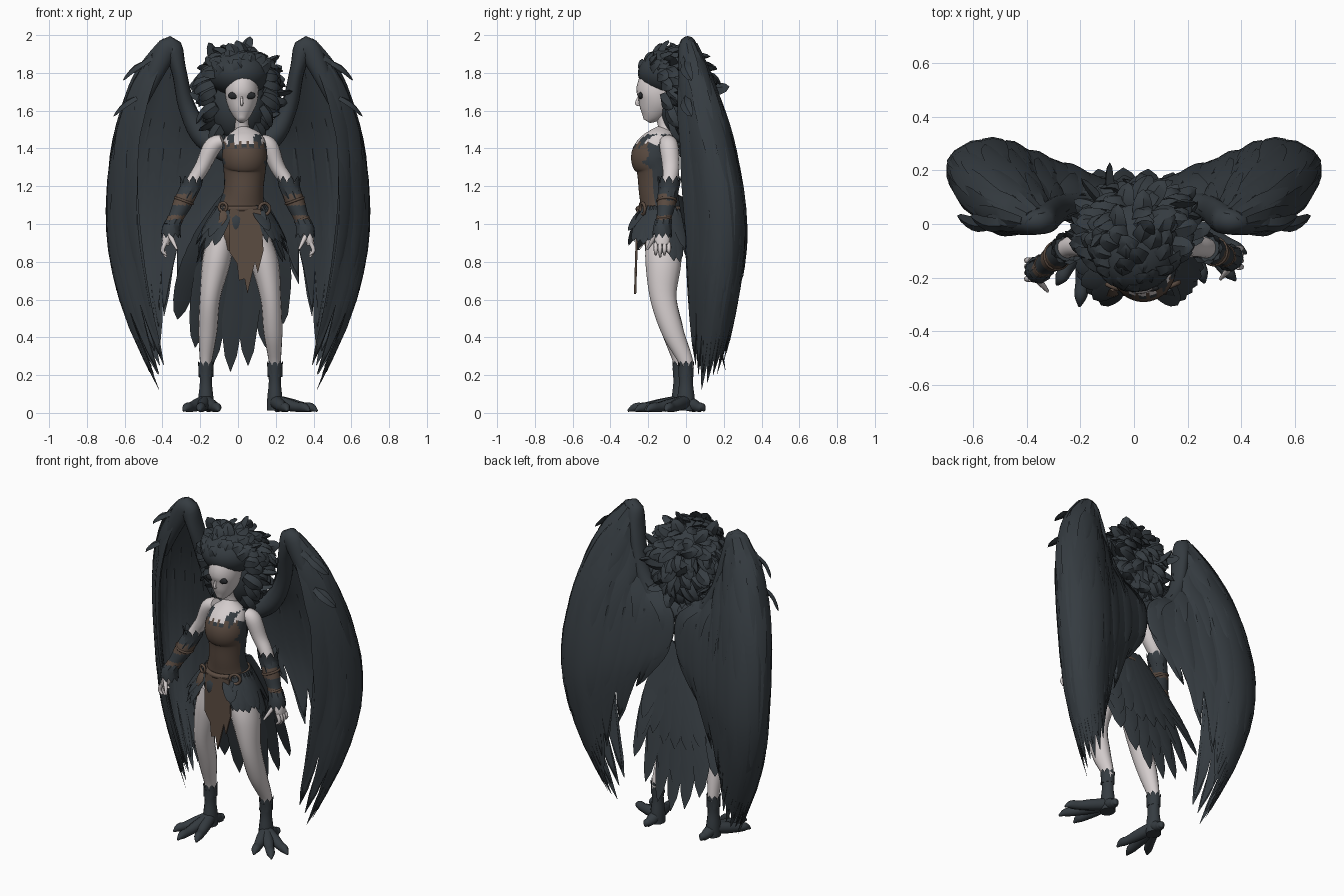
import bpy, bmesh, math, random
from mathutils import Vector
random.seed(4)
if "Cube" in bpy.data.objects:
    bpy.data.objects.remove(bpy.data.objects["Cube"])

def material(name, *rgb):
    m = bpy.data.materials.new(name)
    m.use_nodes = True
    m.diffuse_color = (*rgb, 1)
    m.node_tree.nodes["Principled BSDF"].inputs["Base Color"].default_value = (*rgb, 1)
    return m
feather, skin = material("dark_feather", .036, .045, .053), material("pale_skin", .66, .61, .61)
leather, black = material("brown_leather", .103, .07, .052), material("eye_black", .02, .022, .025)

def spline(pts, t):
    """Smooth curve through points of any dimension."""
    last = len(pts) - 1
    i = min(int(t * last), last - 1)
    f = t * last - i
    a, b, c, d = (Vector(pts[min(max(i + k, 0), last)]) for k in (-1, 0, 1, 2))
    return (b * 2 + (c - a) * f + (a * 2 - b * 5 + c * 4 - d) * f ** 2 + (b * 3 - a - c * 3 + d) * f ** 3) * .5
def heading(pts, k):
    return Vector((spline(pts, min(k + .02, 1)) - spline(pts, max(k - .02, 0)))[:3]).normalized()
def around(count, offset=0):
    angles = [math.tau * (i + offset) / count for i in range(count)]
    return [Vector((math.cos(a), math.sin(a), 0)) for a in angles]
def up(z):
    return Vector((0, 0, z))

def loft(bm, rings):
    rows = [[bm.verts.new(p) for p in ring] for ring in rings]
    for a, b in zip(rows, rows[1:]):
        for j in range(len(a)):
            bm.faces.new((a[j - 1], a[j], b[j], b[j - 1]))
    bm.faces.new(rows[0])
    bm.faces.new(rows[-1][::-1])

def finish(name, bm, *mats, rule=None, mirror=False, angle=.7):
    bmesh.ops.recalc_face_normals(bm, faces=bm.faces)
    for f in bm.faces:
        f.material_index = rule(f.calc_center_median(), f.normal) if rule else 0
    mesh = bpy.data.meshes.new(name)
    bm.to_mesh(mesh)
    for m in mats:
        mesh.materials.append(m)
    ob = bpy.data.objects.new(name, mesh)
    bpy.context.collection.objects.link(ob)
    if mirror:
        ob.modifiers.new("Mirror", "MIRROR").use_mirror_merge = False
    bpy.ops.object.select_all(action="DESELECT")
    ob.select_set(True)
    bpy.context.view_layer.objects.active = ob
    bpy.ops.object.shade_smooth_by_angle(angle=angle)
    return ob

def add_tube(bm, pts, steps=20, sides=16):
    """Loft ellipses along (x, y, z, side radius, depth radius) points."""
    run = Vector(pts[-1][:3]) - Vector(pts[0][:3])
    ref = up(1) if abs(run.y) > .6 * run.length else Vector((0, 1, 0))
    rings = []
    for k in (i / steps for i in range(steps + 1)):
        s, d = spline(pts, k), heading(pts, k)
        side = d.cross(ref).normalized()
        deep = side.cross(d)
        rings.append([Vector(s[:3]) + side * o.x * s[3] + deep * o.y * s[4] for o in around(sides)])
    loft(bm, rings)
def tube(name, pts, *mats, rule=None, steps=20, sides=16, mirror=False):
    bm = bmesh.new()
    add_tube(bm, pts, steps, sides)
    finish(name, bm, *mats, rule=rule, mirror=mirror, angle=1)

def blade(bm, pts, w, n, t=.012, steps=7):
    """One pointed feather along a path, facing n."""
    rings = []
    for k in (i / steps for i in range(steps + 1)):
        p, d = spline(pts, k), heading(pts, k)
        side = d.cross(Vector(n)).normalized()
        taper = max((1 - k ** 3) ** .7, .03)
        h, rise = side * w * min(1, .55 + k) * taper, side.cross(d) * t * taper
        rings.append([p + h, p + rise, p - h, p - rise])
    loft(bm, rings)

def ball(name, loc, size, mat):
    bm = bmesh.new()
    bmesh.ops.create_uvsphere(bm, u_segments=24, v_segments=16, radius=1)
    bmesh.ops.scale(bm, vec=size, verts=bm.verts)
    bmesh.ops.translate(bm, vec=loc, verts=bm.verts)
    finish(name, bm, mat)
def ring(name, loc, size, thick, rot=(0, 0, 0)):
    bpy.ops.mesh.primitive_torus_add(location=loc, rotation=rot, major_radius=size, minor_radius=thick,
                                     major_segments=28, minor_segments=8)
    bpy.context.object.name = name
    bpy.context.object.data.materials.append(leather)
    bpy.ops.object.shade_smooth_by_angle(angle=1)

# Wing surface: columns run from the top to the tips, front edge first
columns = [
    [(.37, -.02, 1.94), (.47, -.03, 1.7), (.53, -.02, 1.4), (.53, 0, 1), (.47, .02, .6), (.38, .05, .25)],
    [(.4, 0, 1.97), (.55, .04, 1.75), (.645, .1, 1.4), (.67, .15, 1), (.61, .12, .6), (.41, .08, .11)],
    [(.37, .03, 1.98), (.52, .12, 1.74), (.63, .21, 1.4), (.665, .26, 1), (.6, .23, .6), (.42, .14, .16)],
    [(.33, .04, 1.96), (.41, .15, 1.7), (.49, .25, 1.4), (.52, .31, 1), (.5, .28, .65), (.41, .21, .3)],
    [(.31, .02, 1.9), (.28, .1, 1.62), (.29, .18, 1.4), (.32, .24, 1.1), (.36, .25, .85), (.39, .22, .5)],
    [(.3, .01, 1.84), (.23, .06, 1.55), (.03, .1, 1.42), (.01, .12, 1.25), (.08, .15, 1.13), (.2, .17, .98)]]
def wing_normal(u, v):
    du = wing_point(min(u + .02, 1), v) - wing_point(max(u - .02, 0), v)
    return (wing_point(u, min(v + .02, 1)) - wing_point(u, max(v - .02, 0))).cross(du).normalized()
def wing_point(u, v, lift=0):
    p = spline([spline(c, v) for c in columns], u)
    return p + wing_normal(u, v) * lift if lift else p

# Web with a scalloped lower edge, one scallop per long feather
bm = bmesh.new()
grid = [[bm.verts.new(wing_point(i / 60, j / 30 * (.8 + .15 * abs(math.sin(math.pi * i / 5))))) for j in range(31)]
        for i in range(61)]
for a, b in zip(grid, grid[1:]):
    for j in range(30):
        bm.faces.new((a[j], a[j + 1], b[j + 1], b[j]))
thickness = finish("wing_webs", bm, feather, mirror=True).modifiers.new("Thickness", "SOLIDIFY")
thickness.thickness, thickness.offset = .012, 0

# Long feathers below, shorter covering rows above
bm = bmesh.new()
for count, start, end, width, lift in ((12, .4, 1, .05, 0), (11, .3, .75, .05, .008),
                                       (10, .12, .5, .05, .01), (7, .03, .27, .04, .012)):
    for u in ((i + .5) / count for i in range(count)):
        stop = min(1, end + random.uniform(-.04, .03))
        path = [wing_point(u, start + (stop - start) * k / 4, lift * (.2 + k / 4) + .001) for k in range(5)]
        blade(bm, path, width, wing_normal(u, (start + stop) / 2), .01, 9)
for x, z in ((.61, 1.76), (.55, 1.8), (.66, 1.57)):
    blade(bm, [(x - .13, 0, z + .1), (x - .06, 0, z + .06), (x, .03, z)], .035, (.4, -.5, .8))
finish("wing_feathers", bm, feather, mirror=True, angle=.5)
tube("wing_arms", [(.02, .03, 1.38, .07, .07), (.18, .06, 1.46, .06, .06), (.27, .06, 1.62, .045, .05),
                   (.315, .03, 1.82, .04, .06), (.36, .01, 1.935, .06, .05), (.43, 0, 1.82, .05, .04),
                   (.52, .01, 1.6, .02, .03)], feather, steps=30, mirror=True)

# Torso: leather front, dark sides and straps, bare neckline
def torso_rule(c, n):
    x = abs(c.x - .035)
    if c.y > -.1 or c.z > 1.42 + .015 * math.sin(c.x * 150):
        return 1 if c.z < 1.42 or (.05 < x < .09 and c.z < 1.475) else 2
    return 0 if n.y < -.25 and x < .112 + .01 * math.sin(c.z * 70) else 1
tube("torso", [(.02, -.12, .86, .12, .09), (.02, -.12, .95, .15, .115), (.02, -.13, 1.08, .125, .11),
               (.03, -.15, 1.18, .105, .1), (.035, -.155, 1.29, .112, .107), (.035, -.17, 1.36, .12, .12),
               (.03, -.13, 1.45, .105, .085), (.025, -.11, 1.5, .04, .045)],
     leather, feather, skin, rule=torso_rule, steps=56, sides=56)
tube("neck", [(.025, -.1, 1.44, .05, .045), (.02, -.11, 1.53, .037, .04), (.02, -.13, 1.62, .04, .05)], skin)
ring("belt", (.02, -.13, 1.08), .122, .016)
ring("left_belt_ring", (.14, -.23, 1.08), .03, .009, (math.pi / 2, 0, .4))
ring("right_belt_ring", (-.08, -.235, 1.09), .022, .008, (math.pi / 2, 0, -.4))

# Head and face
tube("head", [(.02, -.208, 1.545, .018, .02), (.02, -.185, 1.585, .052, .064), (.02, -.16, 1.65, .082, .098),
              (.02, -.145, 1.73, .088, .112), (.02, -.1, 1.82, .06, .08), (.02, -.1, 1.85, .02, .03)], skin, sides=24)
tube("nose", [(.02, -.249, 1.68, .004, .004), (.02, -.26, 1.64, .008, .009), (.02, -.246, 1.628, .005, .005)], skin)
for side, x in (("left", .064), ("right", -.024)):
    ball(side + "_eye", (x, -.24, 1.68), (.029, .012, .019), black)

# Hair: two full masses covered with swept tufts
ball("hair_mass", (.005, -.08, 1.8), (.165, .175, .125), feather)
ball("nape_hair", (0, -.015, 1.64), (.155, .13, .2), feather)
bm = bmesh.new()
for i in range(190):
    z = 1 - 2 * (i + .5) / 190
    r = math.sqrt(1 - z * z)
    d = Vector((r * math.cos(i * 2.4), r * math.sin(i * 2.4), z))
    p = Vector((.005, -.055 - .02 * z, 1.73)) + Vector((d.x * .16, d.y * .18, z * (.17 if z > 0 else .26)))
    if d.y > -.3 or p.z > 1.785 or (abs(d.x) > .8 and d.y > -.5):
        flow = Vector((d.x, .3, z * .6 - .25)) + Vector([random.uniform(-.35, .35) for _ in range(3)])
        flow = (flow - d * flow.dot(d) * .8).normalized() * random.uniform(.08, .115)
        blade(bm, [p - d * .02, p + d * .02 + flow * .4, p + d * .028 + flow], .042, d, .02, 6)
finish("hair_tufts", bm, feather, angle=.8)

# Arms, bracers and hands
for side, s, y in (("left", 1, -.125), ("right", -1, -.17)):
    elbow, wrist = Vector((s * .26 + .01, -.09, 1.2)), Vector((s * .355, y, .98))
    tube(side + "_arm", [(s * .1 + .02, -.1, 1.44, .035, .04), (s * .15 + .015, -.09, 1.41, .047, .05),
                         (s * .2 + .01, -.08, 1.3, .04, .045), (*elbow, .036, .038), (*wrist, .028, .028)], skin)
    tube(side + "_bracer", [(*elbow.lerp(wrist, k), r, r) for k, r in ((.02, .05), (.4, .05), (.75, .04), (1, .045))],
         feather, leather, rule=lambda c, n: int(1.02 < c.z < 1.045 or 1.1 < c.z < (1.16 if n.y < 0 else 1.125)), steps=40)
    for k in (.35, .8):
        ring(side + "_bracer_band", elbow.lerp(wrist, k), .06 - .03 * k, .007, (0, -s * .35, 0))
    bm = bmesh.new()
    for out in around(9):
        for k, root, r, tip in ((.3, elbow, .05, .055), (.8, wrist, .042, -.055)):
            blade(bm, [elbow.lerp(wrist, k) + out * r * .9, root + out * r, root + out * r * 1.25 + up(tip)], .024, out, .008, 4)
    finish(side + "_bracer_frays", bm, feather)
    bm = bmesh.new()
    add_tube(bm, [(*wrist, .025, .025), (s * .375, y, .93, .025, .042), (s * .385, y, .89, .02, .04)], 8, 10)
    for i in range(4):
        add_tube(bm, [(s * x, y - .035 + i * .023, z, r, r) for x, z, r in
                      ((.385, .9, .011), (.4, .86, .011), (.38, .825 + .012 * abs(i - 1), .006))], 6, 8)
    add_tube(bm, [(s * (.365 - .025 * k), y - .03 * (1 + k), .95 - .05 * k, r, r) for k, r in
                  ((0, .013), (.7, .012), (1.7, .006))], 6, 8)
    finish(side + "_hand", bm, skin, angle=1)

# Legs and clawed feet; the left foot turns outwards
for side, s, spread, ax, ay, turn in (("left", 1, .025, .195, 0, .72), ("right", -1, 0, -.17, -.03, -.12)):
    tube(side + "_leg", [(s * .085, -.12, .95, .07, .09), (s * (.115 + spread), -.12, .8, .075, .095),
                         (s * (.148 + spread), -.12, .61, .055, .07), (s * (.16 + spread), -.07, .43, .05, .058),
                         (ax, ay, .27, .032, .038), (ax, ay, .2, .031, .034)], skin, steps=30)
    bm = bmesh.new()
    add_tube(bm, [(ax, ay, z, r, r * 1.15) for z, r in ((.24, .036), (.16, .032), (.08, .04), (.012, .042))], 10, 12)
    for out in around(8):
        base = Vector((ax, ay, .19)) + out * .034
        blade(bm, [base, base + up(.05), base + out * .008 + up(.085)], .018, out, .006, 4)
    for swing, reach in ((-.42, .23), (0, .28), (.4, .25), (math.pi - turn - .2, .1)):
        dx, dy = math.sin(turn + swing) * reach, -math.cos(turn + swing) * reach
        add_tube(bm, [(ax + dx * k, ay + dy * k, z, w, w) for k, z, w in
                      ((0, .06, .036), (.4, .042, .033), (.68, .03, .026), (.86, .028, .024), (1, .01, .005))], 12, 10)
    finish(side + "_foot", bm, feather, angle=1)

# Feather skirt, short at the front
bm = bmesh.new()
hip = Vector((.02, -.13, 1.09))
for out in [o for o in around(20) + around(20, .5) if o.y > -.86]:
    drop = random.uniform(.2, .3) - .1 * max(0, -out.y)
    size = Vector((out.x * .125, out.y * .11, 0))
    blade(bm, [hip + size, hip + size * 1.45 - up(drop * .45), hip + size * 1.95 - up(drop)], .048, out, .014)
finish("feather_skirt", bm, feather)

# Tail fan: upper layers follow the same sweep but stop sooner
bm = bmesh.new()
for layer, f in ((layer, i / 3) for layer in range(3) for i in range(-3, 4)):
    path = [(.02 + .07 * f, -.03, 1.14), (.2 * f, .07 - .04 * f * f, .82 + .05 * f * f),
            (-.03 + .25 * f, .14 - .03 * f * f, .52 + .14 * f * f),
            (-.04 + .28 * f, .21 - .04 * f * f, .2 + .27 * f * f + random.uniform(0, .04))]
    blade(bm, [spline(path, k / 4 * (1 - .2 * layer)) + Vector((0, .003 * layer * k, 0)) for k in range(5)],
          .075, (f * .3, 1, .2), .012, 9)
finish("tail_fan", bm, feather)

# Torn loincloth with scraps on top
bm = bmesh.new()
loft(bm, [[(x, -y - .03 * (1.08 - z), z) for x, z in (
    (-.045, 1.08), (.12, 1.08), (.135, .86), (.105, .74), (.09, .8), (.05, .63), (.035, .71), (.005, .7),
    (-.005, .79), (-.045, .85))] for y in (.262, .25)])
finish("loincloth", bm, leather, angle=.5)
for name, x, low, mat in (("left", .13, .9, feather), ("middle", -.01, .97, feather), ("right", -.08, .92, leather)):
    bm = bmesh.new()
    blade(bm, [(x, -.245, 1.07), (x, -.268, 1.02), (x * 1.2, -.272, low)], .024, (0, -1, 0), .006)
    finish(name + "_cloth_scrap", bm, mat)
